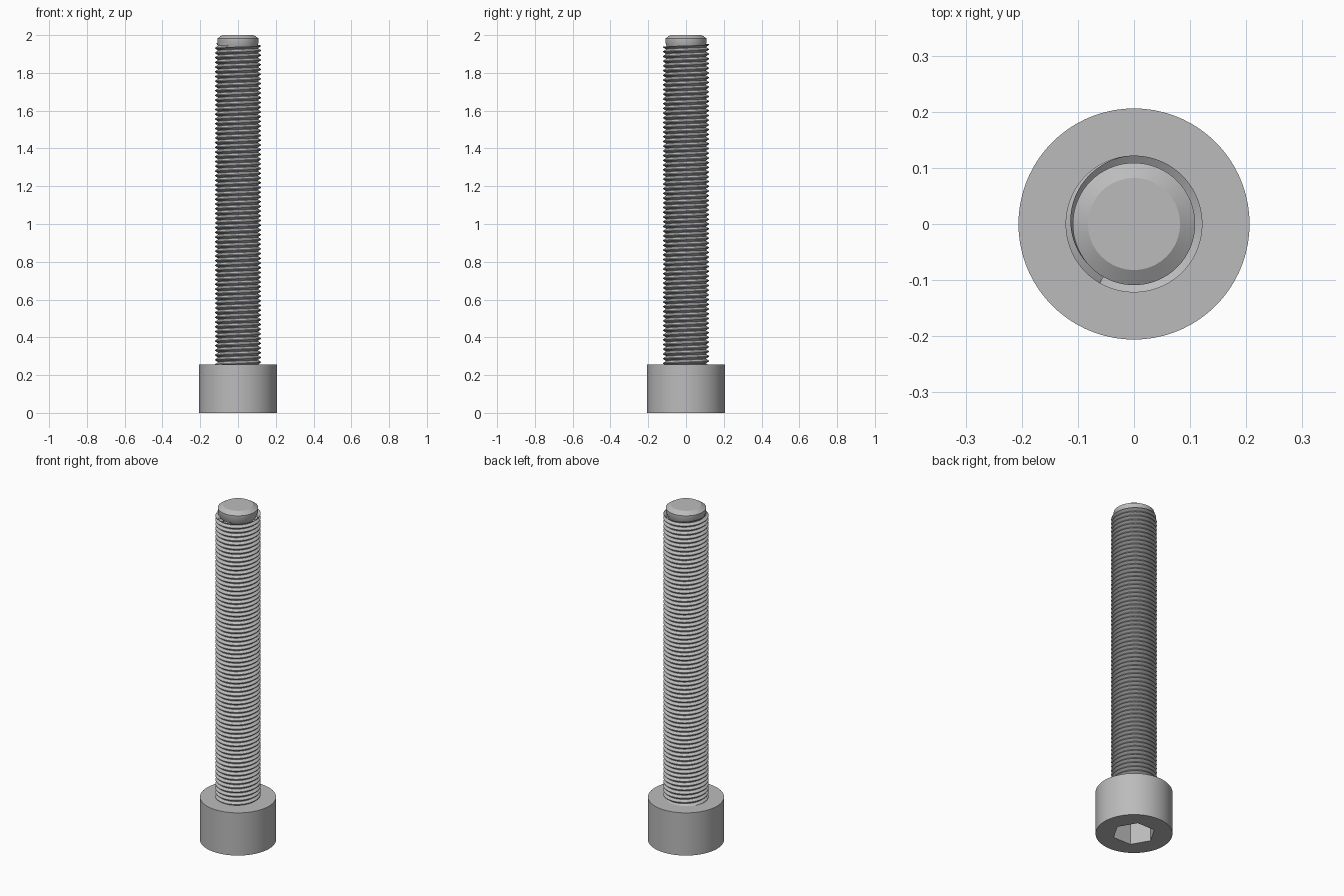
import bpy, bmesh
from math import pi, cos, sin, radians

cube = bpy.data.objects.get("Cube")
if cube:
    bpy.data.objects.remove(cube)

SEG = 72
HEAD_R, HEAD_H = 0.206, 0.255
CREST_R, ROOT_R = 0.122, 0.107
PITCH, THREAD_TOP = 0.025, 1.972

steel = bpy.data.materials.new("steel grey")
steel.use_nodes = True
colour = (0.5, 0.5, 0.5, 1)
steel.diffuse_color = colour
steel.node_tree.nodes["Principled BSDF"].inputs["Base Color"].default_value = colour


def finish(bm, name):
    bmesh.ops.recalc_face_normals(bm, faces=bm.faces)
    mesh = bpy.data.meshes.new(name)
    bm.to_mesh(mesh)
    bm.free()
    mesh.materials.append(steel)
    obj = bpy.data.objects.new(name, mesh)
    bpy.context.collection.objects.link(obj)
    bpy.ops.object.select_all(action="DESELECT")
    obj.select_set(True)
    bpy.context.view_layer.objects.active = obj
    bpy.ops.object.shade_smooth_by_angle(angle=radians(32))
    return obj


def lathe(name, profile):
    """Stack rings of (radius function or number, z), closing both ends."""
    bm = bmesh.new()
    rings = []
    for radius, z in profile:
        ring = []
        for i in range(SEG):
            a = 2 * pi * i / SEG
            r = radius(a) if callable(radius) else radius
            ring.append(bm.verts.new((r * cos(a), r * sin(a), z)))
        rings.append(ring)
    for low, high in zip(rings, rings[1:]):
        for i in range(SEG):
            j = (i + 1) % SEG
            bm.faces.new((low[i], low[j], high[j], high[i]))
    bm.faces.new(rings[0])
    bm.faces.new(rings[-1])
    return finish(bm, name)


def hexagon(a):
    """Radius of the socket wall at an angle, with corners on the x axis."""
    return 0.1 / cos((a % (pi / 3)) - pi / 6)


# Cylindrical head with its hexagonal socket underneath
lathe("head", [(hexagon, 0.125), (hexagon, 0), (HEAD_R, 0), (HEAD_R, HEAD_H)])

# Plain chamfered end of the shaft
lathe("shaft_tip", [(ROOT_R - 0.01, 1.93), (0.109, 1.96), (0.109, 1.983), (0.082, 2)])

# Helical thread: neighbouring turns share the root line
bm = bmesh.new()
start = HEAD_H - 2 * PITCH
steps = int((THREAD_TOP - start) / PITCH * SEG)
turns = [(0.0, ROOT_R), (0.08, ROOT_R), (0.47, CREST_R), (0.61, CREST_R)]
lines = []
for offset, radius in turns:
    line = []
    for i in range(steps + 1):
        a = 2 * pi * i / SEG
        fade = min(1, (steps - i) / (SEG * 0.4))
        r = ROOT_R + (radius - ROOT_R) * fade
        z = start + PITCH * (i / SEG + offset - 1)
        line.append(bm.verts.new((r * cos(a), r * sin(a), z)))
    lines.append(line)
lines.append(lines[0][SEG:])
for low, high in zip(lines, lines[1:]):
    for i in range(min(len(low), len(high)) - 1):
        bm.faces.new((low[i], low[i + 1], high[i + 1], high[i]))
finish(bm, "thread")
